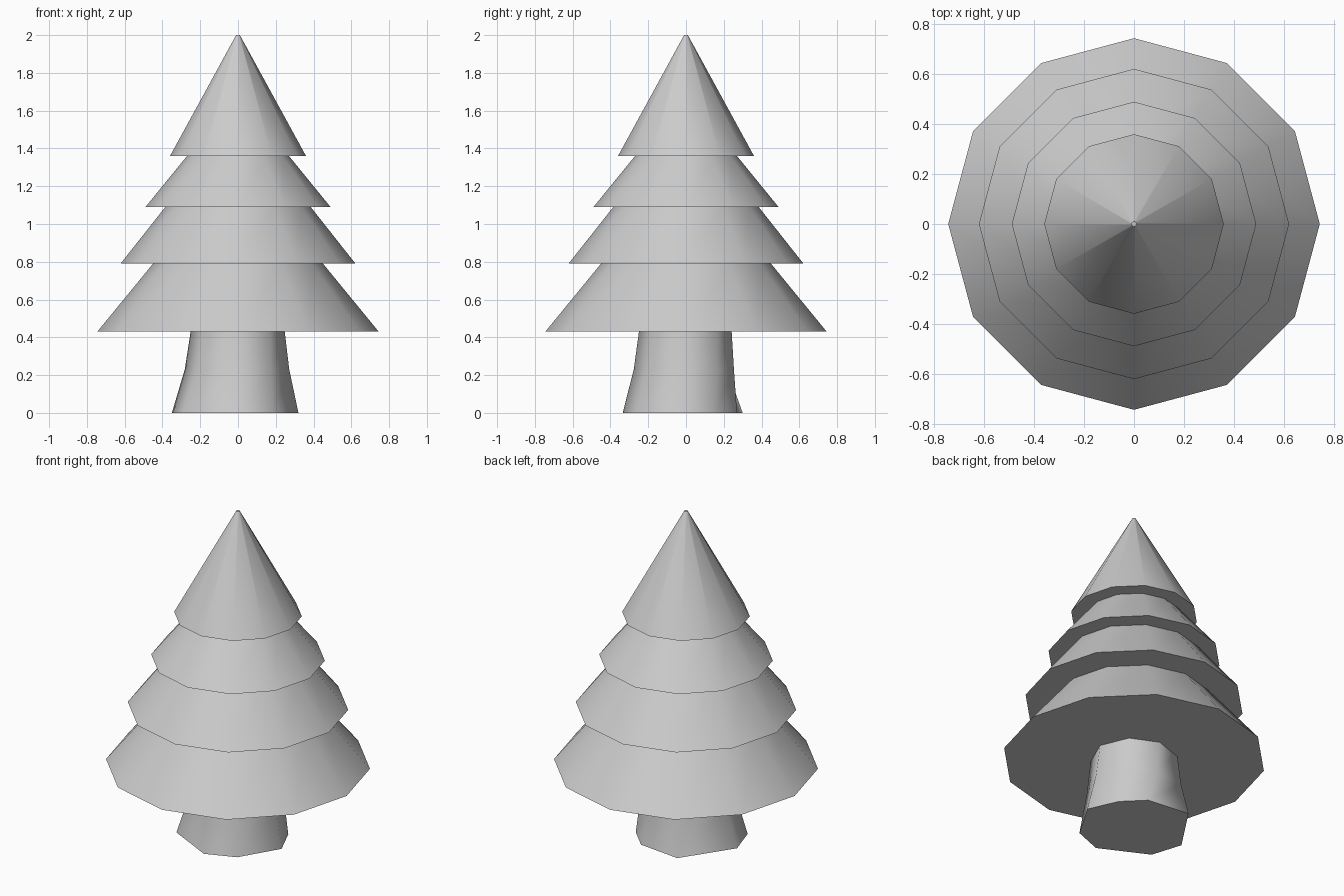
import bpy, bmesh, math
from mathutils import Vector

if "Cube" in bpy.data.objects:
    bpy.data.objects.remove(bpy.data.objects["Cube"])


def loft(name, rings, angle):
    """Skin a stack of equal-sized rings, cap both ends, shade by angle."""
    bm = bmesh.new()
    loops = [[bm.verts.new(p) for p in ring] for ring in rings]
    n = len(loops[0])
    for a, b in zip(loops, loops[1:]):
        for i in range(n):
            j = (i + 1) % n
            bm.faces.new((a[i], a[j], b[j], b[i]))
    bm.faces.new(loops[0][::-1])
    bm.faces.new(loops[-1])
    bmesh.ops.recalc_face_normals(bm, faces=bm.faces)
    mesh = bpy.data.meshes.new(name)
    bm.to_mesh(mesh)
    bm.free()
    obj = bpy.data.objects.new(name, mesh)
    bpy.context.collection.objects.link(obj)
    bpy.ops.object.select_all(action='DESELECT')
    obj.select_set(True)
    bpy.context.view_layer.objects.active = obj
    bpy.ops.object.shade_smooth_by_angle(angle=math.radians(angle))
    return obj


def circle(r, z, n, start=0.0):
    return [Vector((r * math.cos(start + math.tau * i / n),
                    r * math.sin(start + math.tau * i / n), z)) for i in range(n)]


# Foliage: four stepped 12-sided tiers as (radius, height)
profile = [(0.745, 0.43), (0.45, 0.79), (0.622, 0.79), (0.385, 1.09),
           (0.49, 1.09), (0.27, 1.36), (0.36, 1.36), (0.01, 2.0)]
loft("foliage", [circle(r, z, 12) for r, z in profile], 40)

# Trunk: uneven eight-sided flared foot tapering to a rounder top
foot = [(0.32, -0.03), (0.24, 0.15), (0.12, 0.27), (-0.15, 0.30),
        (-0.35, 0.0), (-0.29, -0.19), (0.0, -0.335), (0.18, -0.265)]
foot_ring = [Vector((x, y, 0)) for x, y in foot]


def trunk_ring(z, radius, blend):
    ring = circle(radius, z, 8)
    return [Vector((*f.xy.lerp(c.xy, blend), z)) for f, c in zip(foot_ring, ring)]


loft("trunk", [foot_ring, trunk_ring(0.23, 0.245, 0.65),
               trunk_ring(0.44, 0.238, 0.9)], 60)
